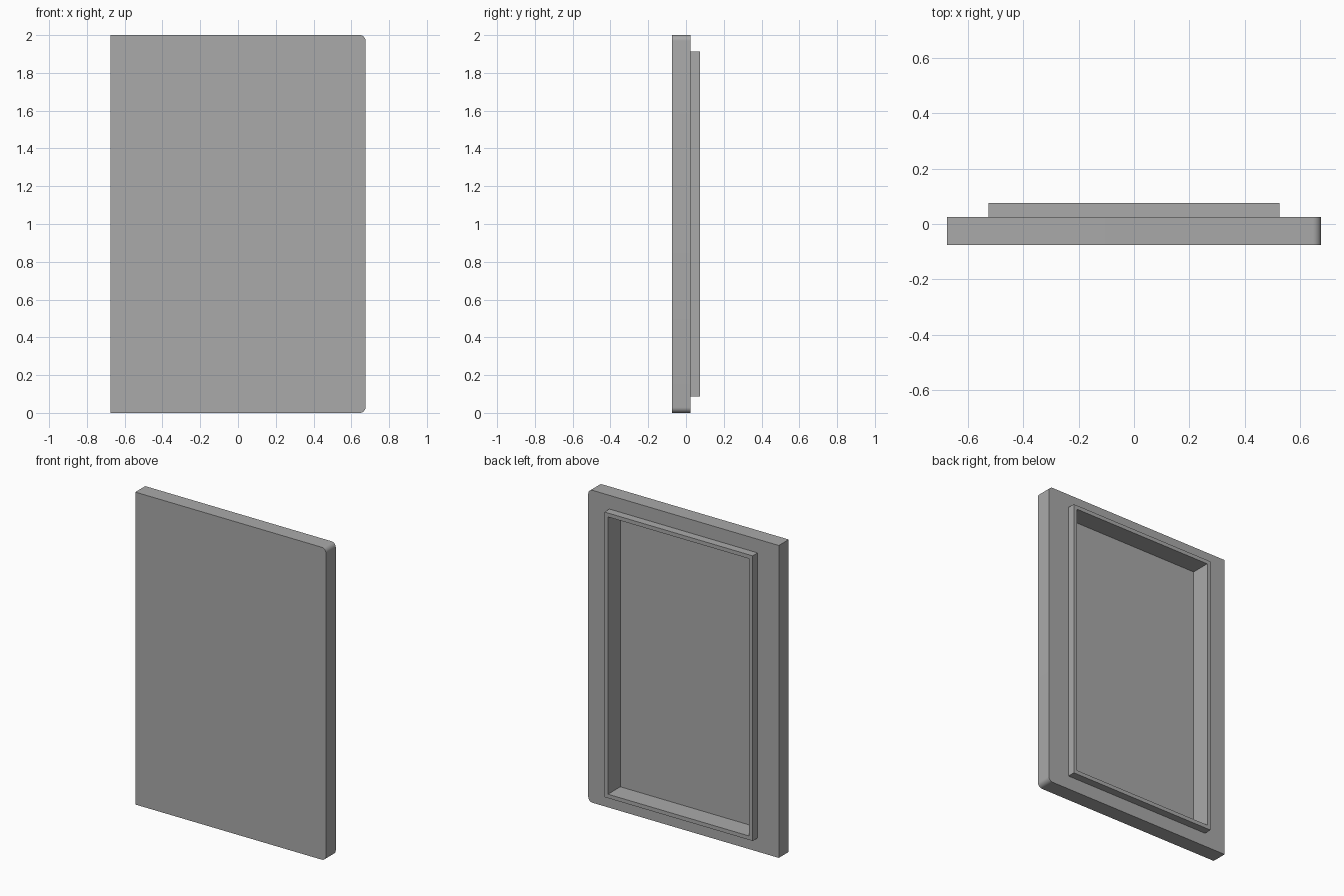
import bpy
import bmesh
from mathutils import Vector

default = bpy.data.objects.get("Cube")
if default:
    bpy.data.objects.remove(default, do_unlink=True)

# Single flat grey
grey = bpy.data.materials.new("plain grey")
grey.use_nodes = True
color = (0.4, 0.4, 0.4, 1)
grey.diffuse_color = color
grey.node_tree.nodes["Principled BSDF"].inputs["Base Color"].default_value = color

MIDDLE = 1.0        # height of the panel centre
RADIUS = 0.03       # rounding of the two corners on the left edge
LIP = 0.025         # width of the raised lip


def box(name, width, height, y_min, y_max, radius=0):
    """Upright box centred on the panel, with optional rounded left corners."""
    bm = bmesh.new()
    bmesh.ops.create_cube(bm, size=1)
    bmesh.ops.scale(bm, vec=(width, y_max - y_min, height), verts=bm.verts)
    bmesh.ops.translate(bm, vec=(0, (y_min + y_max) / 2, MIDDLE), verts=bm.verts)
    if radius:
        corners = [e for e in bm.edges
                   if all(v.co.x > 0 for v in e.verts)
                   and abs((e.verts[0].co - e.verts[1].co).normalized().y) > 0.9]
        bmesh.ops.bevel(bm, geom=corners, offset=radius, segments=8,
                        profile=0.5, affect='EDGES')
    mesh = bpy.data.meshes.new(name)
    bm.to_mesh(mesh)
    bm.free()
    mesh.materials.append(grey)
    obj = bpy.data.objects.new(name, mesh)
    bpy.context.collection.objects.link(obj)
    return obj


def combine(target, tool, operation):
    """Apply a boolean and discard the helper."""
    tool.hide_render = True
    mod = target.modifiers.new(operation.lower(), 'BOOLEAN')
    mod.operation = operation
    mod.solver = 'EXACT'
    mod.object = tool
    bpy.context.view_layer.objects.active = target
    bpy.ops.object.modifier_apply(modifier=mod.name)
    bpy.data.objects.remove(tool, do_unlink=True)


# Door slab with a raised lip around a deep pocket on the back
door = box("door_panel", 1.35, 2.0, -0.075, 0.025, RADIUS)
lip = box("raised_lip", 1.05, 1.825, -0.02, 0.075)
pocket = box("pocket_cutter", 1.05 - 2 * LIP, 1.825 - 2 * LIP, -0.05, 0.2)
combine(door, lip, 'UNION')
combine(door, pocket, 'DIFFERENCE')

# Smooth rounded corners, sharp everywhere else
bpy.ops.object.select_all(action='DESELECT')
door.select_set(True)
bpy.context.view_layer.objects.active = door
bpy.ops.object.shade_smooth_by_angle(angle=0.6)
